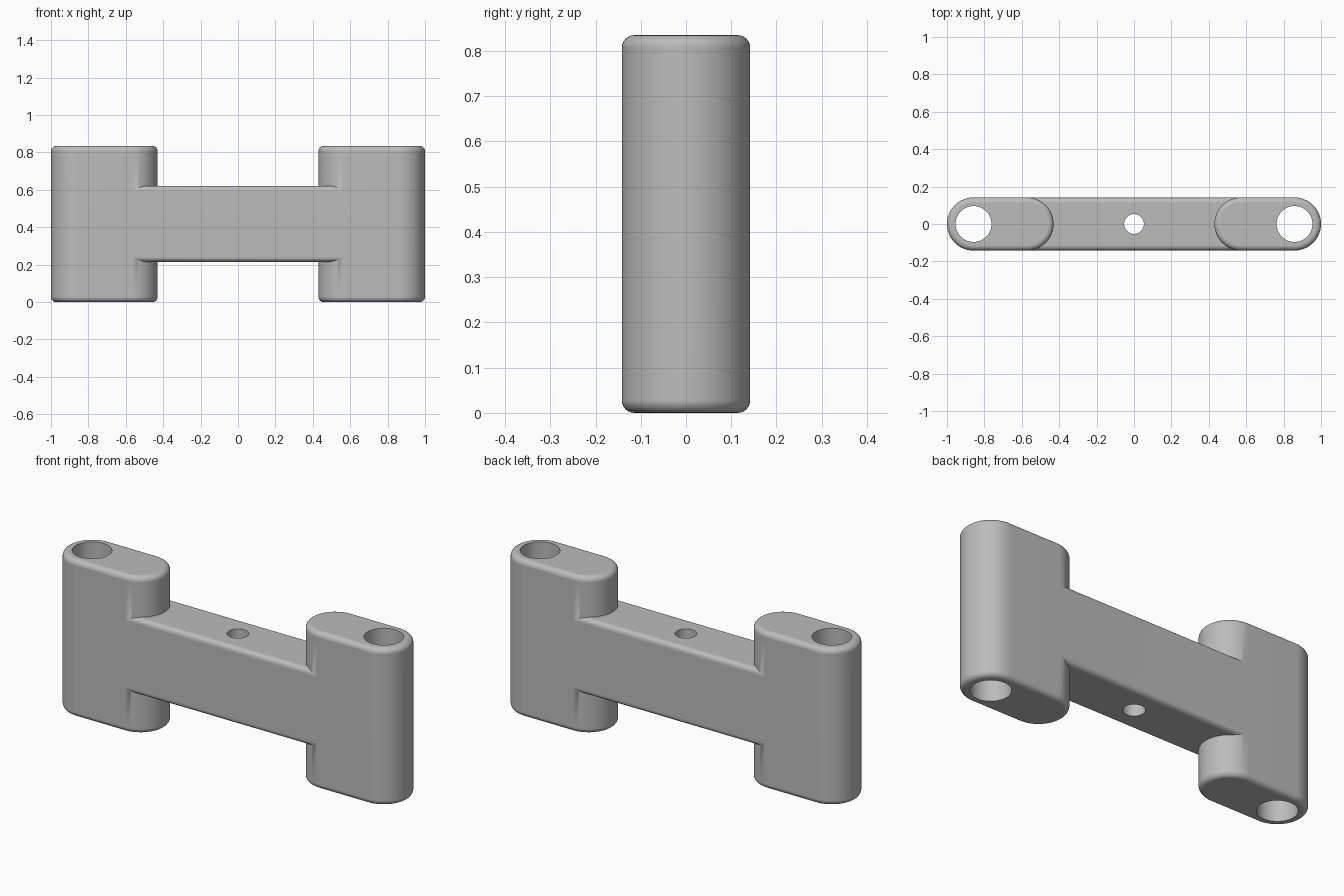
import bpy, bmesh
from math import sin, cos, pi
from mathutils import Matrix, Vector

if "Cube" in bpy.data.objects:
    bpy.data.objects.remove(bpy.data.objects["Cube"])

HEIGHT = 0.835
HALF_DEPTH = 0.142
FILLET = 0.028
POD_X, POD_HALF = 0.715, 0.285
BAR_LOW, BAR_HIGH = 0.215, 0.622

grey = bpy.data.materials.new("plain grey")
grey.use_nodes = True
grey.diffuse_color = (0.5, 0.5, 0.5, 1)
bsdf = grey.node_tree.nodes["Principled BSDF"]
bsdf.inputs["Base Color"].default_value = grey.diffuse_color
bsdf.inputs["Roughness"].default_value = 0.6


def outline(hx, hy, r, steps=16):
    """Rectangle with round corners, as 2D points."""
    pts = []
    for q, (sx, sy) in enumerate(((1, 1), (-1, 1), (-1, -1), (1, -1))):
        for i in range(steps + 1):
            a = (q + i / steps) * pi / 2
            pts.append((sx * (hx - r) + r * cos(a), sy * (hy - r) + r * sin(a)))
    return pts


def loft(name, rings, matrix):
    """Skin a stack of (outline, height) rings and cap both ends."""
    bm = bmesh.new()
    loops = [[bm.verts.new((x, y, z)) for x, y in pts] for pts, z in rings]
    for low, high in zip(loops, loops[1:]):
        for i in range(len(low)):
            j = (i + 1) % len(low)
            bm.faces.new((low[i], low[j], high[j], high[i]))
    bm.faces.new(loops[0][::-1])
    bm.faces.new(loops[-1])
    bmesh.ops.remove_doubles(bm, verts=bm.verts, dist=1e-5)
    bm.transform(matrix)
    bmesh.ops.recalc_face_normals(bm, faces=bm.faces)
    mesh = bpy.data.meshes.new(name)
    bm.to_mesh(mesh)
    bm.free()
    mesh.materials.append(grey)
    obj = bpy.data.objects.new(name, mesh)
    bpy.context.collection.objects.link(obj)
    return obj


def combine(target, tool, operation):
    """Apply a boolean and drop the tool object."""
    mod = target.modifiers.new(operation.lower(), 'BOOLEAN')
    mod.operation, mod.solver, mod.object = operation, 'EXACT', tool
    bpy.context.view_layer.objects.active = target
    bpy.ops.object.modifier_apply(modifier=mod.name)
    bpy.data.objects.remove(tool)


def pod(name, x):
    """Upright stadium block with filleted rims."""
    rings = []
    for i in range(7):
        a = i / 6 * pi / 2
        inset, z = FILLET * (1 - sin(a)), FILLET * (1 - cos(a))
        rings.append((outline(POD_HALF - inset, HALF_DEPTH - inset, HALF_DEPTH - inset), z))
    rings += [(pts, HEIGHT - z) for pts, z in reversed(rings)]
    return loft(name, rings, Matrix.Translation((x, 0, 0)))


def bore(x, radius):
    ring = outline(radius, radius, radius)
    cutter = loft("bore_cutter", [(ring, -0.1), (ring, HEIGHT + 0.1)],
                  Matrix.Translation((x, 0, 0)))
    cutter.hide_render = True
    return cutter


# Crossbar with rounded long edges, a hair thinner than the end blocks
section = outline((BAR_HIGH - BAR_LOW) / 2, HALF_DEPTH - 0.0004, FILLET, 6)
turn = Matrix.Translation((0, 0, (BAR_LOW + BAR_HIGH) / 2)) @ Matrix.Rotation(pi / 2, 4, 'Y')
link = loft("connector_link", [(section, -0.65), (section, 0.65)], turn)

# End blocks joined to the bar
for side, name in ((1, "left_end_block"), (-1, "right_end_block")):
    combine(link, pod(name, side * POD_X), 'UNION')

# Vertical through holes
for x, radius in ((0.858, 0.096), (-0.858, 0.096), (0, 0.053)):
    combine(link, bore(x, radius), 'DIFFERENCE')

# Smooth rounded surfaces, crisp hole rims and joints
bpy.ops.object.select_all(action='DESELECT')
link.select_set(True)
bpy.context.view_layer.objects.active = link
bpy.ops.object.shade_smooth_by_angle(angle=pi / 6)
weights = link.modifiers.new("weighted_normals", 'WEIGHTED_NORMAL')
weights.keep_sharp = True
